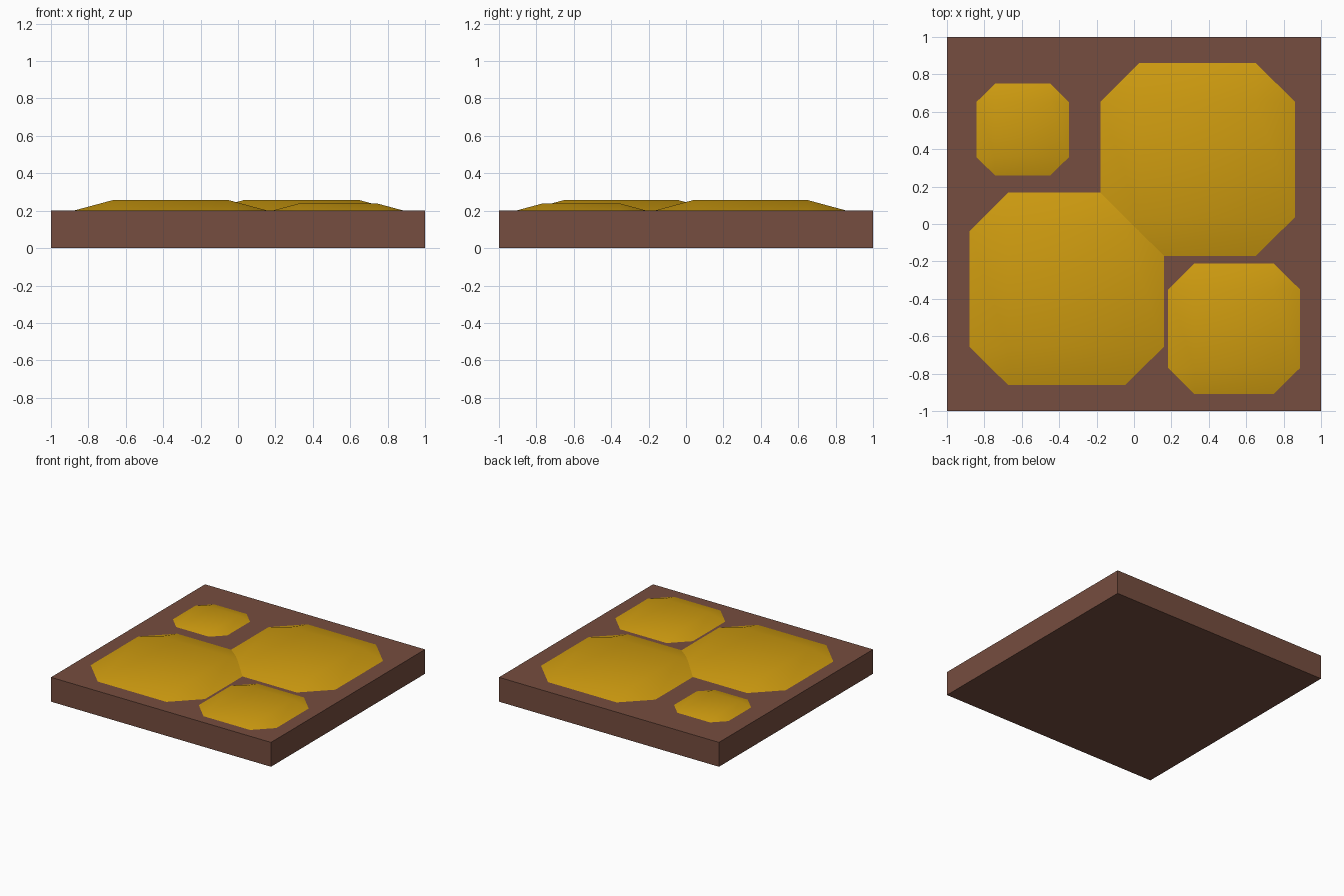
import bpy, bmesh

if "Cube" in bpy.data.objects:
    bpy.data.objects.remove(bpy.data.objects["Cube"])


def material(name, rgb):
    m = bpy.data.materials.new(name)
    m.diffuse_color = (*rgb, 1)
    m.use_nodes = True
    m.node_tree.nodes["Principled BSDF"].inputs["Base Color"].default_value = m.diffuse_color
    return m


def make_object(name, bm, mat):
    me = bpy.data.meshes.new(name)
    bm.to_mesh(me)
    bm.free()
    me.materials.append(mat)
    ob = bpy.data.objects.new(name, me)
    bpy.context.collection.objects.link(ob)
    return ob


brown = material("brown", (0.18, 0.075, 0.05))
gold = material("gold", (0.62, 0.33, 0.005))
TOP = 0.2

# Square base slab
bm = bmesh.new()
bmesh.ops.create_cube(bm, size=1)
for v in bm.verts:
    v.co.x *= 2
    v.co.y *= 2
    v.co.z = (v.co.z + 0.5) * TOP
make_object("base_slab", bm, brown)


# Flattened bevelled cube, its upper bevel rising out of the slab
def mound(name, x, y, width, depth, rise):
    bm = bmesh.new()
    bmesh.ops.create_cube(bm, size=1)
    bmesh.ops.bevel(bm, geom=bm.edges[:], offset=0.2, segments=1,
                    affect='EDGES', profile=0.5)
    cut = bmesh.ops.bisect_plane(bm, geom=bm.verts[:] + bm.edges[:] + bm.faces[:],
                                 plane_co=(0, 0, 0), plane_no=(0, 0, 1), clear_inner=True)
    edges = [e for e in cut["geom_cut"] if isinstance(e, bmesh.types.BMEdge)]
    bmesh.ops.contextual_create(bm, geom=edges)
    bmesh.ops.recalc_face_normals(bm, faces=bm.faces[:])
    for v in bm.verts:
        v.co.x = x + v.co.x * width
        v.co.y = y + v.co.y * depth
        v.co.z = TOP + (v.co.z - 0.3) / 0.2 * rise
    ob = make_object(name, bm, gold)
    bpy.ops.object.select_all(action='DESELECT')
    ob.select_set(True)
    bpy.context.view_layer.objects.active = ob
    bpy.ops.object.shade_smooth_by_angle(angle=0.6)


mound("large_mound_front", -0.36, -0.347, 1.04, 1.03, 0.056)
mound("large_mound_back", 0.34, 0.345, 1.04, 1.03, 0.056)
mound("medium_mound", 0.535, -0.56, 0.705, 0.70, 0.038)
mound("small_mound", -0.595, 0.505, 0.495, 0.49, 0.027)
